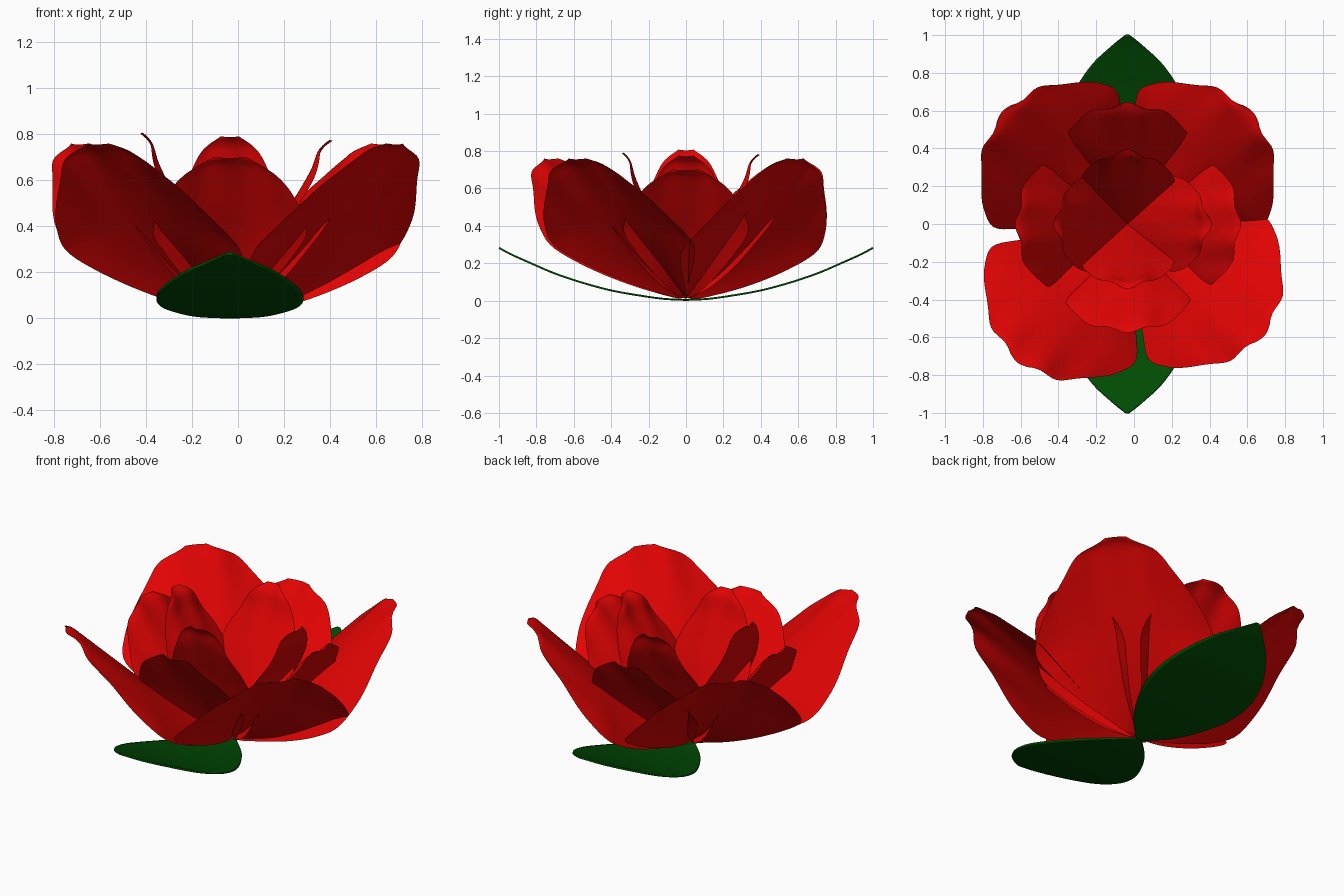
import bpy, math
from mathutils import Vector, Matrix

if "Cube" in bpy.data.objects:
    bpy.data.objects.remove(bpy.data.objects["Cube"])

CENTRE = Vector((-0.035, 0, 0))


def material(name, rgb):
    m = bpy.data.materials.new(name)
    m.diffuse_color = (*rgb, 1)
    m.use_nodes = True
    m.node_tree.nodes["Principled BSDF"].inputs["Base Color"].default_value = m.diffuse_color
    return m


RED = material("petal_red", (0.76, 0.001, 0.001))
GREEN = material("leaf_green", (0.0, 0.07, 0.001))


def spline(points, t):
    """Smooth value at t in 0..1 through evenly spaced rows of points."""
    n = len(points) - 1
    i = min(int(t * n), n - 1)
    f = t * n - i
    a, b, c, d = [Vector(points[min(max(k, 0), n)]) for k in range(i - 1, i + 3)]
    return 0.5 * (2 * b + (c - a) * f + (2 * a - 5 * b + 4 * c - d) * f * f
                  + (3 * b - a - 3 * c + d) * f ** 3)


def blade(name, rows, angle, mat, droop=0.0, ripple=0.0, period=0.23, reach=1.0, lift=1.0, thick=0.0):
    """Sheet with a raised middle; each row is (distance out, height, half width)."""
    nt, ns = 40, 32
    verts, faces = [], []
    turn = Matrix.Rotation(math.radians(angle), 3, 'Z')
    for i in range(nt + 1):
        t = i / nt
        r, z, w = spline(rows, t)
        for j in range(ns + 1):
            s = 2 * j / ns - 1
            wave = ripple * t ** 3 * math.cos(2 * math.pi * w * s / period)   # wavy rim
            down = droop * abs(s) ** 1.6 * math.sin(math.pi * t ** 0.85)      # hanging sides
            p = Vector(((r + wave) * reach, w * s, (z - down - 0.3 * wave) * lift))
            verts.append(CENTRE + turn @ p)
    for i in range(nt):
        for j in range(ns):
            a = i * (ns + 1) + j
            faces.append((a, a + ns + 1, a + ns + 2, a + 1))
    me = bpy.data.meshes.new(name)
    me.from_pydata(verts, [], faces)
    me.flip_normals()
    me.materials.append(mat)
    me.polygons.foreach_set("use_smooth", [True] * len(me.polygons))
    ob = bpy.data.objects.new(name, me)
    bpy.context.collection.objects.link(ob)
    if thick:
        mod = ob.modifiers.new("thickness", 'SOLIDIFY')
        mod.thickness = thick
        mod.offset = 0
    return ob


# Profiles: distance out, height along the middle, half width
OUTER = [(0.0, 0.015, 0.01), (0.14, 0.115, 0.12), (0.28, 0.225, 0.26), (0.41, 0.335, 0.395),
         (0.52, 0.435, 0.485), (0.62, 0.53, 0.455), (0.71, 0.615, 0.385), (0.79, 0.69, 0.295),
         (0.85, 0.74, 0.21), (0.895, 0.76, 0.06)]
MIDDLE = [(0.0, 0.02, 0.01), (0.11, 0.13, 0.09), (0.22, 0.26, 0.18), (0.32, 0.385, 0.27),
          (0.41, 0.49, 0.335), (0.50, 0.60, 0.285), (0.56, 0.67, 0.20), (0.60, 0.70, 0.07)]
INNER = [(0.0, 0.03, 0.07), (0.06, 0.16, 0.14), (0.13, 0.31, 0.20), (0.20, 0.45, 0.25),
         (0.27, 0.58, 0.235), (0.32, 0.68, 0.18), (0.35, 0.76, 0.125), (0.385, 0.80, 0.04)]
LEAF = [(0.0, 0.004, 0.02), (0.12, 0.01, 0.14), (0.25, 0.028, 0.23), (0.40, 0.055, 0.30),
        (0.55, 0.095, 0.32), (0.70, 0.145, 0.28), (0.84, 0.205, 0.19), (0.94, 0.25, 0.085),
        (1.0, 0.283, 0.01)]

# Four broad outer petals near the diagonals: angle, reach, droop
for k, (ang, reach, droop) in enumerate([(41.7, 0.98, 0.17), (138, 0.98, 0.14),
                                         (231.5, 1.03, 0.14), (-39, 1.03, 0.13)]):
    blade(f"outer_petal_{k + 1}", OUTER, ang, RED, droop=droop, ripple=0.014, reach=reach)

# Four middle petals and four upright inner petals on the axes
for k in range(4):
    blade(f"middle_petal_{k + 1}", MIDDLE, 90 * k, RED, droop=0.12, ripple=0.014, period=0.2,
          reach=(0.98, 1.05, 0.97, 0.94)[k])
    blade(f"inner_petal_{k + 1}", INNER, 90 * k, RED, droop=0.08, ripple=0.014, period=0.17,
          reach=(1.12, 0.99, 0.98, 0.86)[k], lift=(0.97, 0.98, 1.01, 0.99)[k])

# Two leaves, front and back
blade("front_leaf", LEAF, -90, GREEN, thick=0.01)
blade("back_leaf", LEAF, 90, GREEN, thick=0.01)
